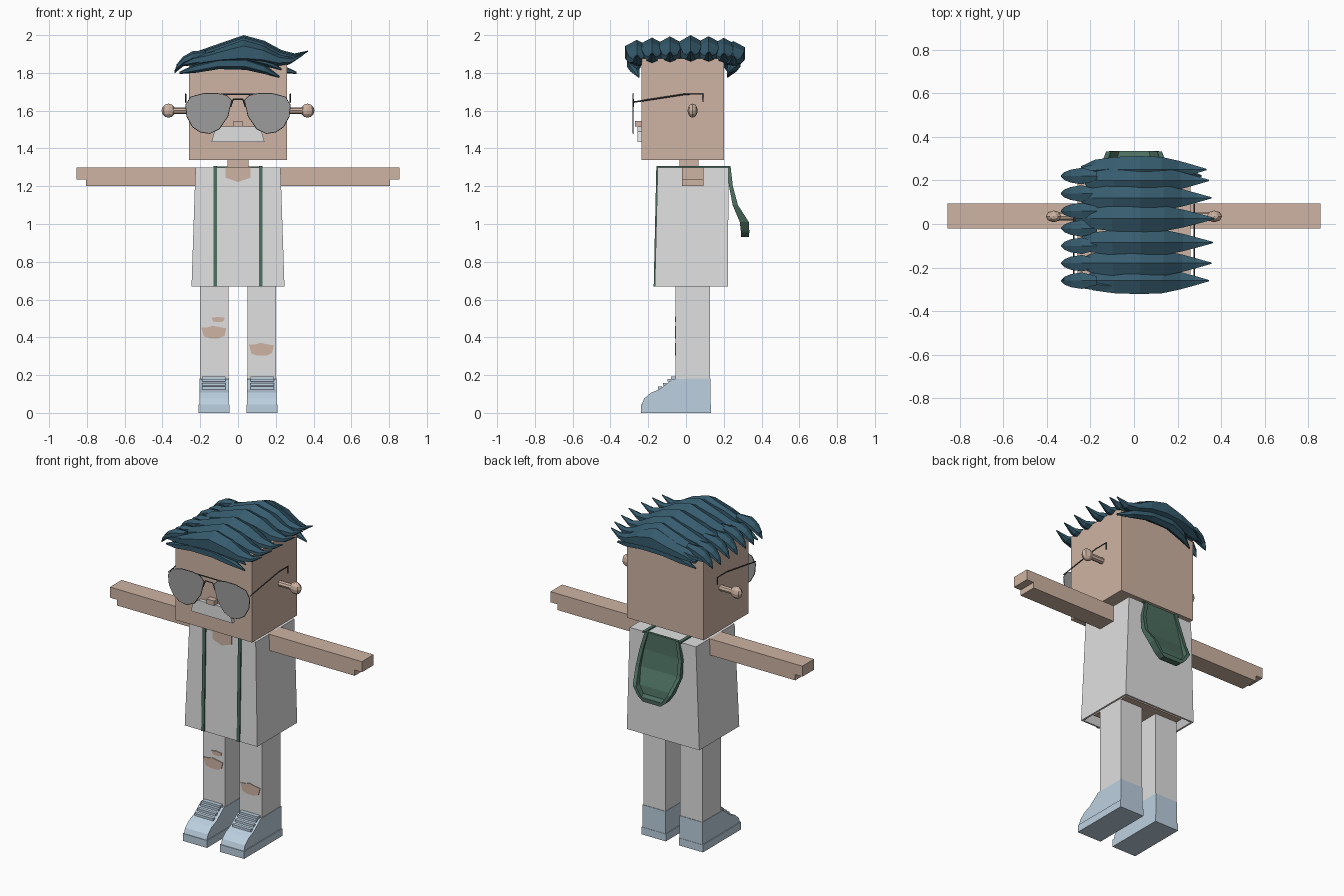
import bpy, bmesh, math
from mathutils import Vector

old = bpy.data.objects.get("Cube")
if old:
    bpy.data.objects.remove(old, do_unlink=True)


def material(name, *rgb):
    lin = [((c / 255 + 0.055) / 1.055) ** 2.4 for c in rgb] + [1]
    m = bpy.data.materials.new(name)
    m.use_nodes = True
    m.diffuse_color = lin
    m.node_tree.nodes["Principled BSDF"].inputs["Base Color"].default_value = lin
    return m


SKIN = material("skin", 206, 180, 163)
WHITE = material("white cloth", 224, 224, 224)
BLUE = material("pale blue shoe", 188, 208, 224)
HAIR = material("dark teal hair", 54, 92, 110)
GREEN = material("dark green", 76, 110, 96)
LENS = material("grey lens", 156, 156, 156)
WIRE = material("dark metal", 70, 72, 76)


def finish(name, bm, mat):
    bmesh.ops.recalc_face_normals(bm, faces=bm.faces)
    me = bpy.data.meshes.new(name)
    bm.to_mesh(me)
    bm.free()
    me.materials.append(mat)
    ob = bpy.data.objects.new(name, me)
    bpy.context.collection.objects.link(ob)
    return ob


def loft(name, rings, mat):
    """Skin a list of equal closed rings and cap both ends."""
    bm = bmesh.new()
    loops = [[bm.verts.new(p) for p in r] for r in rings]
    n = len(loops[0])
    for a, b in zip(loops, loops[1:]):
        for i in range(n):
            j = (i + 1) % n
            bm.faces.new((a[i], a[j], b[j], b[i]))
    bm.faces.new(loops[0])
    bm.faces.new(loops[-1])
    return finish(name, bm, mat)


def box(name, x, y, z, mat):
    return loft(name, [[(x[0], y[0], h), (x[1], y[0], h), (x[1], y[1], h), (x[0], y[1], h)]
                       for h in z], mat)


def plate_xz(name, pts, y0, y1, mat):
    return loft(name, [[(x, y, z) for x, z in pts] for y in (y0, y1)], mat)


def prism_yz(name, pts, x0, x1, mat):
    return loft(name, [[(x, y, z) for y, z in pts] for x in (x0, x1)], mat)


def wire(name, pts, mat, radius=0.004, closed=False):
    cu = bpy.data.curves.new(name, "CURVE")
    cu.dimensions = "3D"
    cu.bevel_depth = radius
    cu.bevel_resolution = 0
    sp = cu.splines.new("POLY")
    sp.points.add(len(pts) - 1)
    for p, co in zip(sp.points, pts):
        p.co = (*co, 1)
    sp.use_cyclic_u = closed
    cu.materials.append(mat)
    ob = bpy.data.objects.new(name, cu)
    bpy.context.collection.objects.link(ob)


def tuft(name, path, y, dz=0.0, bend=0.0, fat=1.0, tall=1.0):
    """Leaf-shaped lock; path rows are x, z, half width, half height."""
    rings = []
    for i, (x, z, w, h) in enumerate(path):
        t = i / (len(path) - 1)
        cy = y + bend * math.sin(math.pi * t)
        ring = []
        for k in range(6):
            a = math.pi / 2 + k * math.pi / 3
            ring.append((x, cy + fat * w * math.cos(a) * 1.15, z + dz + tall * h * math.sin(a)))
        rings.append(ring)
    return loft(name, rings, HAIR)


# Head, neck and face
box("head", (-0.26, 0.26), (-0.235, 0.2), (1.34, 1.875), SKIN)
box("neck", (-0.055, 0.055), (-0.035, 0.065), (1.25, 1.345), SKIN)
box("nose", (-0.025, 0.025), (-0.27, -0.23), (1.515, 1.545), SKIN)
plate_xz("moustache", [(-0.14, 1.435), (0.14, 1.435), (0.125, 1.49), (0.09, 1.515),
                       (-0.09, 1.515), (-0.125, 1.49)], -0.257, -0.23, WHITE)

# Shirt, hollow below, with the body showing inside
def shirt_ring(x, y0, y1, z):
    return [(-x, y0, z), (x, y0, z), (x, y1, z), (-x, y1, z)]

loft("shirt", [shirt_ring(0.21, -0.13, 0.19, 0.72), shirt_ring(0.235, -0.155, 0.212, 0.67),
               shirt_ring(0.246, -0.165, 0.222, 0.67), shirt_ring(0.225, -0.15, 0.225, 1.3)], WHITE)
box("body", (-0.2, 0.2), (-0.11, 0.17), (0.695, 0.75), SKIN)
plate_xz("neckline", [(-0.065, 1.301), (-0.065, 1.245), (0, 1.222), (0.065, 1.245), (0.065, 1.301)],
         -0.156, -0.148, SKIN)

# Hood on the back: raised rim around a sunken panel
hood = [  # z, half width, inner y, rim y, panel y
    (1.305, 0.115, 0.215, 0.236, 0.23), (1.2, 0.142, 0.228, 0.248, 0.236),
    (1.1, 0.15, 0.247, 0.275, 0.255), (1.01, 0.128, 0.285, 0.333, 0.298),
    (0.965, 0.098, 0.29, 0.335, 0.305), (0.955, 0.09, 0.29, 0.335, 0.335),
    (0.93, 0.06, 0.292, 0.333, 0.333)]
rings = []
for z, w, yi, yo, yp in hood:
    r = w - 0.022
    half = [(w, yi), (w, yo), (r, yo), (r, yp)]
    rings.append([(x, y, z) for x, y in half] + [(-x, y, z) for x, y in reversed(half)])
loft("hood", rings, GREEN)

for side, s in (("left", 1), ("right", -1)):
    # Arms with a stepped hand
    arm = [(0.2, 1.2), (0.806, 1.2), (0.806, 1.235), (0.855, 1.235), (0.855, 1.3), (0.2, 1.3)]
    plate_xz(side + "_arm", [(s * x, z) for x, z in arm], -0.02, 0.093, SKIN)

    # Ears: a stalk with a faceted knob
    bm = bmesh.new()
    bmesh.ops.create_uvsphere(bm, u_segments=8, v_segments=6, radius=1)
    bmesh.ops.scale(bm, vec=(0.037, 0.027, 0.037), verts=bm.verts)
    bmesh.ops.translate(bm, vec=(s * 0.368, 0.035, 1.6), verts=bm.verts)
    finish(side + "_ear_knob", bm, SKIN)
    loft(side + "_ear_stalk", [[(s * x, 0.035 + 0.018 * math.cos(k * math.pi / 4),
                                 1.6 + 0.018 * math.sin(k * math.pi / 4)) for k in range(8)]
                               for x in (0.25, 0.36)], SKIN)

    # Glasses
    lens = [(0.035, 1.655), (0.06, 1.68), (0.11, 1.69), (0.18, 1.69), (0.25, 1.672), (0.276, 1.63),
            (0.27, 1.57), (0.24, 1.515), (0.2, 1.488), (0.15, 1.48), (0.1, 1.505), (0.055, 1.57)]
    lens = [(s * x, z) for x, z in lens]
    plate_xz(side + "_lens", lens, -0.283, -0.277, LENS)
    wire(side + "_lens_frame", [(x, -0.28, z) for x, z in lens], WIRE, 0.003, True)
    wire(side + "_temple", [(s * 0.277, y, z) for y, z in
                            ((-0.28, 1.645), (0, 1.688), (0.09, 1.688), (0.09, 1.645))], WIRE)

    # Straps running over the shoulders
    prism_yz(side + "_strap", [(-0.171, 0.67), (-0.157, 1.307), (0.235, 1.307), (0.235, 1.296),
                               (-0.14, 1.296), (-0.155, 0.67)], s * 0.11, s * 0.13, GREEN)

    # Trousers and shoes
    box(side + "_leg", sorted((s * 0.05, s * 0.2)), (-0.055, 0.128), (0.17, 0.72), WHITE)
    box(side + "_sole", sorted((s * 0.044, s * 0.208)), (-0.238, 0.133), (0, 0.045), BLUE)
    prism_yz(side + "_shoe", [(0.131, 0.04), (-0.236, 0.04), (-0.222, 0.075), (-0.185, 0.107),
                              (-0.14, 0.125), (-0.07, 0.18), (0.131, 0.182)],
             s * 0.048, s * 0.203, BLUE)
    box(side + "_tongue", sorted((s * 0.065, s * 0.19)), (-0.08, -0.05), (0.16, 0.192), BLUE)
    for i in range(3):
        y, z = -0.14 + 0.025 * i, 0.125 + 0.02 * i
        box(f"{side}_lace_{i + 1}", sorted((s * 0.065, s * 0.19)), (y - 0.008, y + 0.012),
            (z, z + 0.014), BLUE)

wire("bridge_top", [(-0.09, -0.28, 1.686), (0.09, -0.28, 1.686)], WIRE)
wire("bridge", [(-0.04, -0.28, 1.62), (-0.025, -0.28, 1.66), (0.025, -0.28, 1.66),
                (0.04, -0.28, 1.62)], WIRE)

# Torn knees
def tear(name, cx, cz, w, h):
    shape = [(-1, 0.7), (-0.8, -0.7), (-0.3, -1), (0.4, -1), (0.85, -0.6), (1, 0.6), (0.4, 0.8),
             (-0.1, 1), (-0.5, 0.75)]
    plate_xz(name, [(cx + w * x, cz + h * z) for x, z in shape], -0.059, -0.051, SKIN)

tear("right_knee_tear", -0.128, 0.428, 0.066, 0.033)
tear("right_small_tear", -0.105, 0.495, 0.034, 0.014)
tear("left_knee_tear", 0.124, 0.337, 0.066, 0.034)

# Hair: long locks swept across the head
lock = [(-0.27, 1.86, 0.015, 0.01), (-0.2, 1.89, 0.045, 0.03), (-0.1, 1.91, 0.058, 0.045),
        (0.03, 1.93, 0.062, 0.07), (0.14, 1.915, 0.058, 0.055), (0.23, 1.888, 0.04, 0.033),
        (0.3, 1.885, 0.022, 0.018), (0.37, 1.915, 0.003, 0.003)]
rows = [(-0.26, 0.93, -0.02), (-0.18, 0.96, -0.01), (-0.085, 0.98, -0.005), (0.025, 1.0, 0),
        (0.12, 0.96, -0.003), (0.2, 0.93, -0.01), (0.25, 0.9, -0.025)]
for i, (y, reach, dz) in enumerate(rows):
    path = [(x * reach, z, w, h) for x, z, w, h in lock]
    tuft(f"hair_lock_{i + 1}", path, y, dz, tall=reach)

# Short curled locks on the side
curl = [(-0.17, 1.9, 0.02, 0.02), (-0.24, 1.89, 0.038, 0.025), (-0.29, 1.865, 0.03, 0.022),
        (-0.32, 1.835, 0.018, 0.016), (-0.335, 1.81, 0.003, 0.004)]
for i in range(7):
    tuft(f"hair_curl_{i + 1}", curl, -0.26 + 0.08 * i, dz=-0.008 * (i % 2))

# Hanging locks over the brow and the back of the head
fringe = [(-0.31, 1.8, 0.004, 0.006), (-0.22, 1.825, 0.024, 0.024), (-0.1, 1.85, 0.03, 0.03),
          (0.04, 1.85, 0.03, 0.034), (0.14, 1.82, 0.024, 0.026), (0.22, 1.778, 0.003, 0.004)]
tuft("brow_lock", fringe, -0.25, bend=-0.035)
tuft("back_lock", [(-x, z, w, h) for x, z, w, h in fringe], 0.22, bend=0.04)
tuft("brow_upper_lock", [(x * 1.05, z + 0.04, w, h) for x, z, w, h in fringe], -0.255, bend=-0.03)
tuft("back_upper_lock", [(x, z + 0.04, w, h) for x, z, w, h in fringe], 0.225, bend=0.03)
